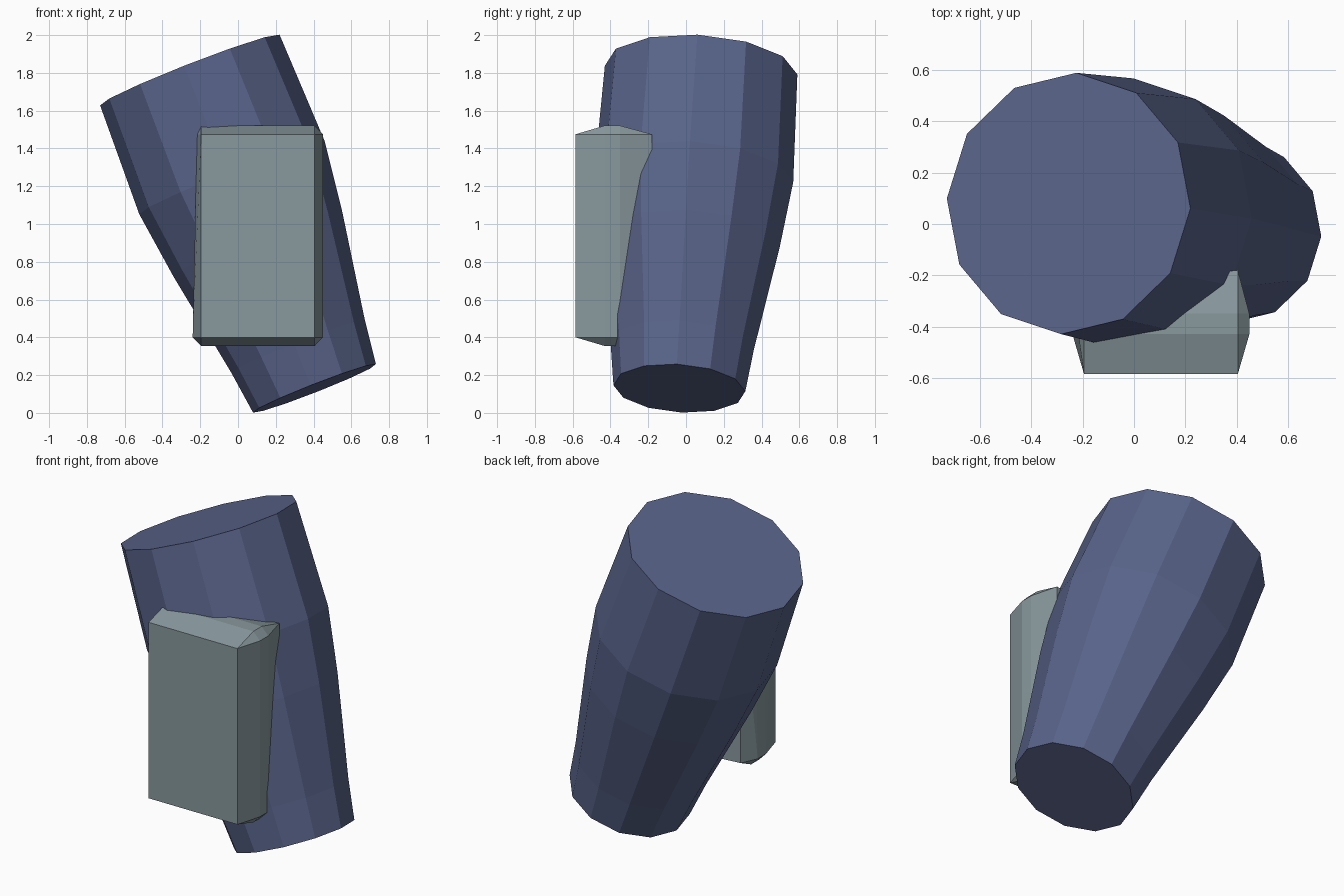
import bpy, bmesh, math
from mathutils import Vector

if "Cube" in bpy.data.objects:
    bpy.data.objects.remove(bpy.data.objects["Cube"])


def material(name, rgb):
    m = bpy.data.materials.new(name)
    m.diffuse_color = (*rgb, 1)
    m.use_nodes = True
    m.node_tree.nodes["Principled BSDF"].inputs["Base Color"].default_value = m.diffuse_color
    return m


def add_object(name, bm, mat):
    bmesh.ops.recalc_face_normals(bm, faces=bm.faces)
    mesh = bpy.data.meshes.new(name)
    bm.to_mesh(mesh)
    bm.free()
    mesh.materials.append(mat)
    ob = bpy.data.objects.new(name, mesh)
    bpy.context.collection.objects.link(ob)
    return ob


cloth = material("slate blue cloth", (0.098, 0.125, 0.25))
plate = material("grey green plate", (0.246, 0.314, 0.337))

# Leaning twelve-sided limb, lofted along a straight axis
SIDES = 12
bottom, top = Vector((0.405, -0.035, 0.13)), Vector((-0.255, 0.08, 1.815))
axis = (top - bottom).normalized()
v = axis.cross(Vector((1, 0, 0))).normalized()
u = v.cross(axis)
bm = bmesh.new()
rings = []
for t, r in ((0, 0.35), (0.131, 0.38), (0.457, 0.48), (0.662, 0.528), (1, 0.511)):
    c = bottom.lerp(top, t)
    ring = []
    for i in range(SIDES):
        a = math.radians(-3.6) + math.tau * i / SIDES
        ring.append(bm.verts.new(c + r * (math.cos(a) * u + math.sin(a) * v)))
    rings.append(ring)
for lo, hi in zip(rings, rings[1:]):
    for i in range(SIDES):
        j = (i + 1) % SIDES
        bm.faces.new((lo[i], lo[j], hi[j], hi[i]))
bm.faces.new(rings[0])
bm.faces.new(rings[-1])
add_object("lower_limb", bm, cloth)

# Bevelled guard plate: rectangular front and back, wider chamfered middle
bm = bmesh.new()
cx, cz = 0.105, 0.9375
for sx in (-1, 1):
    for sz in (-1, 1):
        x, z = cx + 0.30 * sx, cz + 0.5375 * sz
        back = -0.18 if sx > 0 else -0.25
        bulge = 0.022 if sx < 0 and sz > 0 else 0.045
        bm.verts.new((x, -0.585, z))
        bm.verts.new((x, back, z))
        for y in (-0.43, -0.35):
            bm.verts.new((x + bulge * sx, y, z))
            bm.verts.new((x, y, z + 0.046 * sz))
hull = bmesh.ops.convex_hull(bm, input=bm.verts)
bmesh.ops.dissolve_limit(bm, angle_limit=math.radians(1),
                         verts=bm.verts, edges=bm.edges)
add_object("guard_plate", bm, plate)
